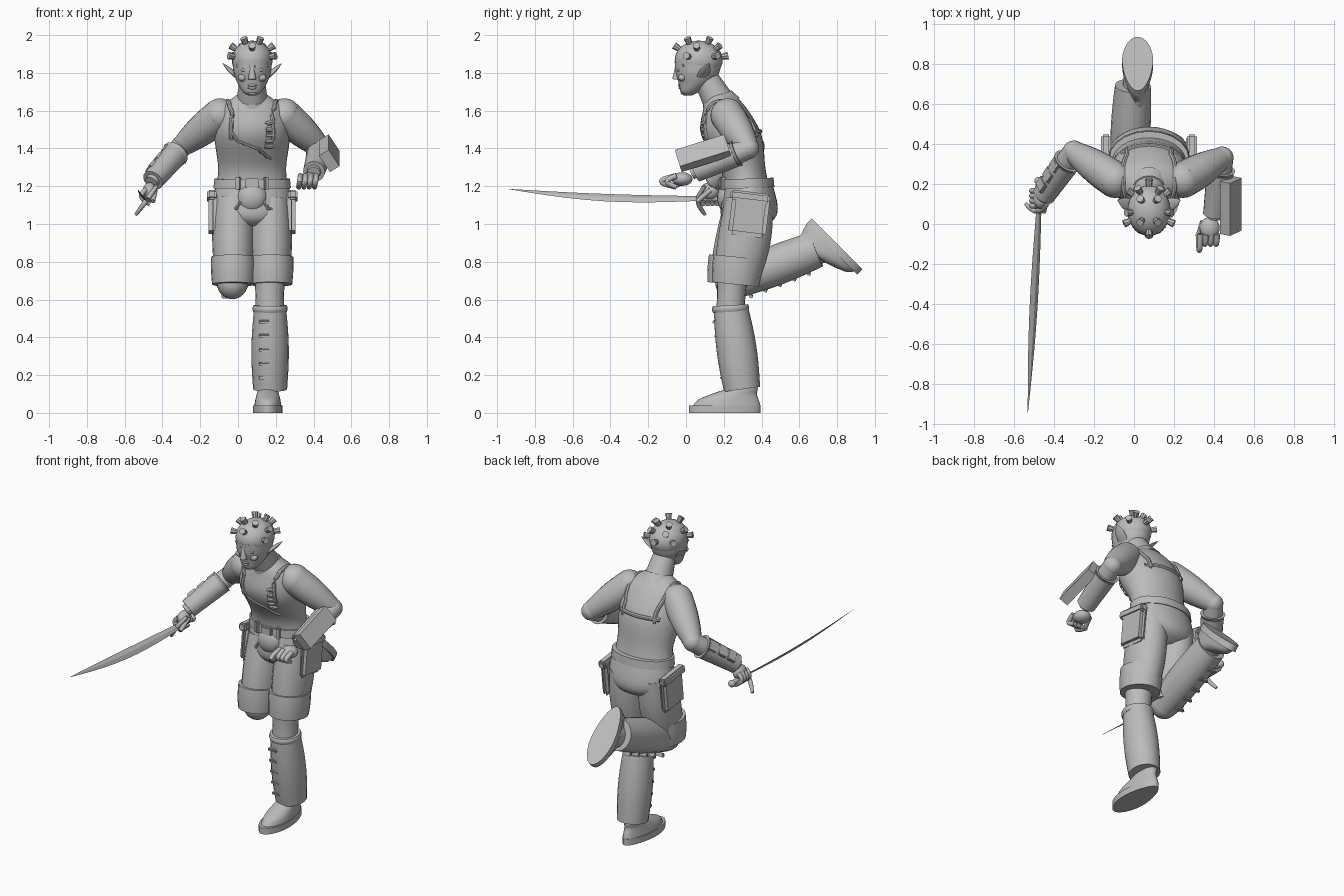
import bpy, bmesh, math
from mathutils import Vector, Matrix

cube = bpy.data.objects.get("Cube")
if cube:
    bpy.data.objects.remove(cube, do_unlink=True)

grey = bpy.data.materials.new("plain grey")
grey.use_nodes = True
grey.diffuse_color = (.5, .5, .5, 1)
grey.node_tree.nodes["Principled BSDF"].inputs["Base Color"].default_value = grey.diffuse_color

MID = .075          # the body's own centre line in x
SIDES = (("left", 1), ("right", -1))
RIGHTWARD, FORWARD, UPWARD = Vector((1, 0, 0)), Vector((0, -1, 0)), Vector((0, 0, 1))


def finish(name, bm, angle=40):
    """Turn a bmesh into a shaded, coloured object."""
    bmesh.ops.recalc_face_normals(bm, faces=bm.faces)
    mesh = bpy.data.meshes.new(name)
    bm.to_mesh(mesh)
    bm.free()
    mesh.materials.append(grey)
    obj = bpy.data.objects.new(name, mesh)
    bpy.context.collection.objects.link(obj)
    bpy.ops.object.select_all(action='DESELECT')
    obj.select_set(True)
    bpy.context.view_layer.objects.active = obj
    bpy.ops.object.shade_smooth_by_angle(angle=math.radians(angle))
    return obj


def skin(name, sections, sides, angle=40):
    """Join ellipses given as centre, first half axis, second half axis."""
    bm = bmesh.new()
    turns = [math.tau * k / sides for k in range(sides)]
    rings = [[bm.verts.new(centre + u * math.cos(a) + v * math.sin(a)) for a in turns]
             for centre, u, v in sections]
    for low, high in zip(rings, rings[1:]):
        for k in range(sides):
            bm.faces.new((low[k - 1], low[k], high[k], high[k - 1]))
    bm.faces.new(rings[0])
    bm.faces.new(rings[-1])
    return finish(name, bm, angle)


def spline(rows, steps):
    """Catmull-Rom interpolation of equally long rows of numbers."""
    out = []
    last = len(rows) - 1
    for i in range(last):
        near = [rows[min(max(i + k, 0), last)] for k in (-1, 0, 1, 2)]
        for step in range(steps):
            t = step / steps
            out.append([b + t / 2 * (c - a + t * (2 * a - 5 * b + 4 * c - d + t * (3 * (b - c) + d - a)))
                        for a, b, c, d in zip(*near)])
    return out + [list(rows[-1])]


def profile(name, rows, x=MID, steps=5, place=Matrix()):
    """Stack level ellipses, each row being y, z, half width, half depth."""
    turn = place.to_3x3()
    sections = [(place @ Vector((x, y, z)), turn @ Vector((wide, 0, 0)), turn @ Vector((0, deep, 0)))
                for y, z, wide, deep in spline(rows, steps)]
    return skin(name, sections, 32)


def sweep(name, points, radii, side=RIGHTWARD, flat=1, sides=20, angle=40):
    """Run an ellipse along points; flat scales it across the side direction."""
    sections = []
    for i, (point, radius) in enumerate(zip(points, radii)):
        along = (points[min(i + 1, len(points) - 1)] - points[max(i - 1, 0)]).normalized()
        u = (side - along * side.dot(along)).normalized()
        sections.append((point, u * radius, along.cross(u) * radius * flat))
    return skin(name, sections, sides, angle)


def limb(name, start, end, thick, thin, bulge=0, bow=(0, 0, 0), steps=10, **options):
    """Tapering part that swells and bows most at its middle."""
    start, end, bow = Vector(start), Vector(end), Vector(bow)
    places = [i / steps for i in range(steps + 1)]
    points = [start.lerp(end, t) + bow * math.sin(math.pi * t) for t in places]
    radii = [thick + (thin - thick) * t + bulge * math.sin(math.pi * t) for t in places]
    return sweep(name, points, radii, **options)


def strap(name, host, rows, radius=.012):
    """Raised band that hugs the host's surface."""
    bpy.context.view_layer.update()
    points = [host.closest_point_on_mesh(row)[1] for row in spline(rows, 6)]
    return sweep(name, points, [radius] * len(points), side=Vector((.1, .3, 1)), sides=8)


def ball(name, centre, radii):
    bm = bmesh.new()
    size = Matrix.Diagonal((*radii, 1))
    bmesh.ops.create_uvsphere(bm, u_segments=24, v_segments=16, radius=1,
                              matrix=Matrix.Translation(centre) @ size)
    return finish(name, bm)


def block(name, centre, size, length=FORWARD, normal=UPWARD, bevel=.005):
    """Box sized across, along its length and along its normal."""
    y = Vector(length).normalized()
    z = Vector(normal)
    z = (z - y * z.dot(y)).normalized()
    turn = Matrix((y.cross(z), y, z)).transposed().to_4x4()
    bm = bmesh.new()
    bmesh.ops.create_cube(bm, size=1, matrix=Matrix.Translation(centre) @ turn @ Matrix.Diagonal((*size, 1)))
    if bevel:
        bmesh.ops.bevel(bm, geom=bm.edges[:], offset=bevel, segments=2, affect='EDGES')
    return finish(name, bm)


# Vest, leaning forward, with collar, straps, seams and lacing
torso = profile("vest_torso", [(.32, 1.2, .19, .12), (.3, 1.3, .18, .12), (.24, 1.47, .2, .16),
                               (.21, 1.6, .18, .12), (.19, 1.67, .1, .08), (.18, 1.7, .05, .05)])
limb("neck", (MID, .2, 1.6), (MID, .1, 1.78), .09, .065)
limb("collar", (MID, .19, 1.62), (MID, .165, 1.67), .105, .085)
for side, s in SIDES:
    x = MID + s * .16
    strap(side + "_shoulder_strap", torso, [(x, 0, 1.4), (x, 0, 1.6), (x, .2, 1.7), (x, .4, 1.6), (x, .5, 1.5)])
strap("back_yoke", torso, [(MID - .17, .4, 1.5), (MID, .5, 1.53), (MID + .17, .4, 1.5)])
strap("front_seam", torso, [(-.1, 0, 1.6), (-.05, 0, 1.4), (.1, 0, 1.33), (.2, .1, 1.3)], .009)
for i in range(5):
    z = 1.34 + i * .05
    strap("vest_lace", torso, [(.17, 0, z), (.23, .04, z + .01)])

# Head and face
SKULL = Vector((MID, .067, 1.868))
SKULL_SIZE = Vector((.108, .127, .103))
ball("skull", SKULL, SKULL_SIZE)
profile("face", [(.065, 1.86, .105, .125), (.06, 1.8, .098, .115), (.05, 1.75, .08, .09),
                 (.02, 1.7, .05, .05), (.01, 1.68, .02, .02)])
limb("nose", (MID, -.045, 1.84), (MID, -.052, 1.765), .01, .021)
for name, y, z in (("upper_lip", -.03, 1.735), ("lower_lip", -.027, 1.72), ("chin", -.015, 1.693)):
    ball(name, (MID, y, z), (.025, .013, .008))
for side, s in SIDES:
    ball(side + "_eye", (MID + s * .04, -.037, 1.815), (.02, .012, .009))
    ball(side + "_cheek", (MID + s * .05, -.02, 1.775), (.025, .02, .02))
    limb(side + "_brow", (MID + s * .01, -.052, 1.835), (MID + s * .08, -.01, 1.84), .009, .008, side=UPWARD)
    limb(side + "_ear", (MID + s * .08, .085, 1.78), (MID + s * .155, .12, 1.85), .03, .004, .012,
         side=Vector((0, 1, .3)), flat=.35)

# Studs over the skull: elevation, then angles round from the front
for rise, angles in ((60, (40, 140)), (35, (0, 85, 150)), (10, (65, 130, 180))):
    for angle in angles:
        for s in (1, -1) if angle % 180 else (1,):
            rise_angle, turn = math.radians(rise), math.radians(s * angle)
            level = math.cos(rise_angle)
            out = Vector((level * math.sin(turn), -level * math.cos(turn), math.sin(rise_angle)))
            base = SKULL + out * SKULL_SIZE
            limb("head_stud", base - out * .01, base + out * .032, .014, .02, steps=1, sides=8,
                 side=out.orthogonal())

# Arms with bracers
ARMS = (("left", 1, Vector((.44, .33, 1.4)), Vector((.4, .03, 1.27))),
        ("right", -1, Vector((-.3, .36, 1.41)), Vector((-.46, .13, 1.22))))
for side, s, elbow, wrist in ARMS:
    shoulder = Vector((MID + s * .17, .22, 1.575))
    ball(side + "_shoulder", shoulder, (.09, .09, .09))
    limb(side + "_upper_arm", shoulder, elbow, .09, .056, .01, side=FORWARD)
    ball(side + "_elbow", elbow, (.057, .057, .057))
    limb(side + "_forearm", elbow, wrist, .056, .034, .01, side=UPWARD)
    for part, near, far, radius in (("bracer", .25, .9, .068), ("bracer_top", .2, .27, .074),
                                    ("bracer_cuff", .87, .94, .058)):
        limb(side + "_" + part, elbow.lerp(wrist, near), elbow.lerp(wrist, far), radius, min(radius, .058),
             steps=1, side=UPWARD)
block("arm_guard_box", (.483, .09, 1.375), (.107, .275, .06), (0, .95, .3), (.83, 0, .55), 0)
outward = Vector((-.6, .3, .7))
for t in (.35, .57, .78):
    block("right_bracer_plate", elbow.lerp(wrist, t) + outward * .055, (.07, .06, .03), wrist - elbow, outward)

# Hands, the right one closed round the sword grip
ball("left_palm", (.378, -.02, 1.238), (.05, .055, .036))
ball("right_palm", (-.468, .125, 1.175), (.036, .05, .045))
for i in range(4):
    x, y = .415 - .028 * i, .165 - .025 * i
    reach = -.08 if i == 3 else -.05
    limb("left_finger", (x, -.05, 1.255), (x - .01, -.05, 1.195), .015, .013, bow=(0, reach, 0))
    limb("right_finger", (-.485, y, 1.185), (-.465, y, 1.105), .014, .013, bow=(-.035, 0, 0), side=FORWARD)
limb("left_thumb", (.345, .01, 1.235), (.32, -.06, 1.2), .016, .012)
limb("right_thumb", (-.44, .13, 1.18), (-.45, .06, 1.12), .015, .012)

# Curved sword
HILT = Vector((-.475, .07, 1.135))
limb("sword_blade", HILT, (-.53, -.94, 1.185), .018, .001, .018, (0, 0, -.02), side=Vector((1, 0, -1)),
     flat=.22, sides=4, angle=20)
limb("sword_grip", HILT, HILT - FORWARD * .14, .016, .016)
ball("sword_pommel", HILT - FORWARD * .145, (.022, .02, .022))
limb("sword_guard", (-.54, .1, 1.05), (-.43, .1, 1.2), .009, .009, .005, (0, -.035, 0), side=FORWARD)

# Trousers, cuffs and pockets
seat = profile("trouser_seat", [(.33, 1.24, .185, .12), (.335, 1.1, .21, .15), (.33, 1.03, .18, .14),
                                (.32, .99, .09, .09)])
for side, s in SIDES:
    x, y = MID + s * .1, .25 + s * .012
    limb(side + "_thigh", (x, .335, 1.13), (x, y, .7), .1, .095, .014, (0, .01, 0), flat=1.25)
    limb(side + "_trouser_cuff", (x, y + .015, .825), (x, y, .68), .118, .112, .003, flat=1.12)
    x = MID + s * .208
    block(side + "_pocket", (x, .335, 1.05), (.2, .23, .045), (0, .12, 1), (s, 0, 0), .02)
    block(side + "_pocket_flap", (x + s * .006, .34, 1.145), (.21, .05, .05), (0, .12, 1), (s, 0, 0), .01)
    strap(side + "_pocket_seam", seat, [(MID + s * .07, .1, 1.2), (MID + s * .1, .1, 1.1),
                                        (MID + s * .2, .15, 1.05)], .008)

# Belt, buckle and front flap
limb("belt", (MID, .327, 1.19), (MID, .325, 1.24), .205, .2, flat=.69)
block("buckle", (MID, .185, 1.215), (.07, .05, .025), UPWARD, FORWARD)
for s in (1, -1):
    block("belt_loop", (MID + s * .075, .195, 1.215), (.025, .07, .03), UPWARD, (s * .4, -1, 0))
ball("front_flap", (MID, .22, 1.14), (.08, .055, .08))

# Lower legs: the left one stands, the right one is kicked back
limb("left_knee", (.168, .245, .74), (.168, .235, .53), .085, .075, -.004)
limb("left_gaiter_rim", (.17, .235, .57), (.17, .237, .535), .088, .088, .005, flat=1.06)
LEGS = (("left", Vector((.17, .237, .56)), Vector((.17, .297, .125)), Vector((0, -.9, -.12))),
        ("right", Vector((-.03, .24, .69)), Vector((-.005, .69, .865)), Vector((0, .35, -.93))))
for side, top, bottom, shin in LEGS:
    limb(side + "_gaiter", top, bottom, .084, .09, .012, flat=1.07)
    for i in range(5):
        spot = top.lerp(bottom, .15 + i * .17) + shin * .104
        block(side + "_gaiter_lace", spot - RIGHTWARD * .03, (.06, .025, .018), shin, bottom - top)
ball("right_knee", LEGS[1][1], (.082, .085, .088))
limb("right_ankle", (0, .64, .84), (.01, .76, .88), .06, .06, flat=1.2)

# Shoes
STANDING = Matrix.Translation((.158, .205, 0))
KICKED = Matrix.Translation((.018, .8, .895)) @ Matrix.Rotation(math.radians(135), 4, 'X')
for side, place in (("left", STANDING), ("right", KICKED)):
    # Narrow the heel end
    place = place @ Matrix.Translation((0, 0, 0))
    for part, rows, steps in (
            ("_shoe_sole", [(0, 0, .08, .19), (0, .04, .08, .19)], 1),
            ("_shoe_upper", [(.01, .035, .075, .18), (.02, .07, .07, .16), (.05, .1, .064, .12),
                             (.09, .13, .058, .085), (.09, .18, .056, .075)], 5)):
        shoe = profile(side + part, rows, 0, steps, place)
        back = place.inverted()
        for vert in shoe.data.vertices:
            local = back @ vert.co
            local.x *= 1 - .9 * max(local.y + .05, 0)
            vert.co = place @ local
